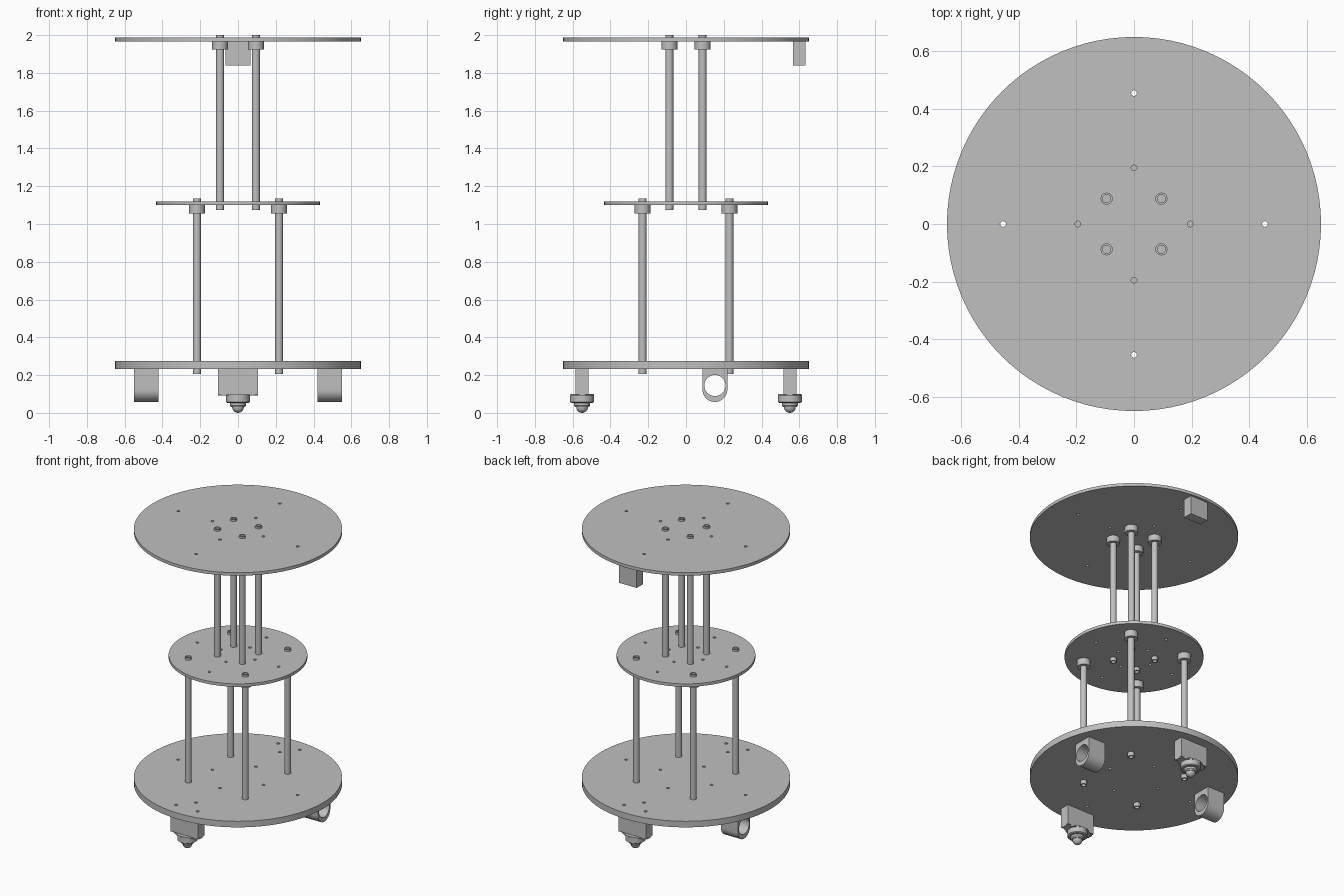
import bpy, bmesh, math
from mathutils import Matrix, Vector

cube = bpy.data.objects.get("Cube")
if cube:
    bpy.data.objects.remove(cube, do_unlink=True)

GREY = (0.527, 0.527, 0.527, 1.0)
grey = bpy.data.materials.new("plain_grey")
grey.use_nodes = True
grey.diffuse_color = GREY
grey.node_tree.nodes["Principled BSDF"].inputs["Base Color"].default_value = GREY


def finish(name, bm):
    """Turn a bmesh into a shaded grey object."""
    bmesh.ops.remove_doubles(bm, verts=bm.verts, dist=0.0001)
    bmesh.ops.recalc_face_normals(bm, faces=bm.faces)
    mesh = bpy.data.meshes.new(name)
    bm.to_mesh(mesh)
    bm.free()
    mesh.materials.append(grey)
    obj = bpy.data.objects.new(name, mesh)
    bpy.context.collection.objects.link(obj)
    return obj


def smooth(obj):
    bpy.ops.object.select_all(action='DESELECT')
    obj.select_set(True)
    bpy.context.view_layer.objects.active = obj
    bpy.ops.object.shade_smooth_by_angle(angle=math.radians(30))
    return obj


def lathe(name, profile, x=0, y=0, steps=32, closed=False):
    """Revolve (radius, z) points about a vertical axis at x, y."""
    bm = bmesh.new()
    verts = [bm.verts.new((r, 0, z)) for r, z in profile]
    edges = [bm.edges.new(p) for p in zip(verts, verts[1:])]
    if closed:
        edges.append(bm.edges.new((verts[-1], verts[0])))
    bmesh.ops.spin(bm, geom=verts + edges, axis=(0, 0, 1), cent=(0, 0, 0),
                   angle=math.tau, steps=steps)
    bmesh.ops.translate(bm, verts=bm.verts, vec=(x, y, 0))
    return smooth(finish(name, bm))


def tube(name, inner, outer, z0, z1, x, y):
    return lathe(name, [(inner, z0), (outer, z0), (outer, z1), (inner, z1)],
                 x, y, 24, True)


def prism(name, outline, offset, depth):
    """Extrude a planar outline along the depth vector."""
    bm = bmesh.new()
    face = bm.faces.new([bm.verts.new(Vector(p) + Vector(offset)) for p in outline])
    new = bmesh.ops.extrude_face_region(bm, geom=[face])["geom"]
    moved = [v for v in new if isinstance(v, bmesh.types.BMVert)]
    bmesh.ops.translate(bm, verts=moved, vec=depth)
    return finish(name, bm)


def box(name, x, y, z):
    """Box from (low, high) ranges."""
    corners = [(x[0], y[0], z[0]), (x[1], y[0], z[0]),
               (x[1], y[1], z[0]), (x[0], y[1], z[0])]
    return prism(name, corners, (0, 0, 0), (0, 0, z[1] - z[0]))


def cut(obj, cylinders):
    """Cut out cylinders given as (centre, radius, length, rotation)."""
    bm = bmesh.new()
    for centre, radius, length, turn in cylinders:
        bmesh.ops.create_cone(bm, cap_ends=True, segments=48 if radius > 0.04 else 16,
                              radius1=radius, radius2=radius, depth=length,
                              matrix=Matrix.Translation(centre) @ turn)
    cutter = finish("hole_cutter", bm)
    cutter.hide_render = True
    mod = obj.modifiers.new("holes", 'BOOLEAN')
    mod.operation, mod.solver, mod.object = 'DIFFERENCE', 'EXACT', cutter
    evaluated = obj.evaluated_get(bpy.context.evaluated_depsgraph_get())
    mesh = bpy.data.meshes.new_from_object(evaluated)
    obj.modifiers.clear()
    obj.data = mesh
    bpy.data.objects.remove(cutter, do_unlink=True)
    return smooth(obj)


def axis_points(*radii):
    return [p for r in radii for p in ((r, 0), (-r, 0), (0, r), (0, -r))]


def corners(x, y):
    return [(sx * x, sy * y) for sx in (-1, 1) for sy in (-1, 1)]


UPPER = corners(0.095, 0.088)
LOWER = corners(0.217, 0.23)
ROD, BORE = 0.021, 0.014


def plate(name, radius, z0, z1, small_holes, rods):
    disc = lathe(name, [(0, z0), (radius, z0), (radius, z1), (0, z1)], steps=96)
    mid, still = (z0 + z1) / 2, Matrix()
    cut(disc, [((x, y, mid), 0.010, 0.2, still) for x, y in small_holes]
        + [((x, y, mid), ROD - 0.001, 0.2, still) for x, y in rods])


# Three round plates
plate("bottom_plate", 0.65, 0.233, 0.275,
      axis_points(0.195, 0.455) + corners(0.082, 0.555), LOWER)
plate("middle_plate", 0.433, 1.10, 1.12, axis_points(0.13, 0.31), UPPER + LOWER)
plate("top_plate", 0.65, 1.966, 1.987, axis_points(0.195, 0.455), UPPER)

# Hollow posts with collars under the plate they carry
for x, y in LOWER:
    tube("lower_post", BORE, ROD, 0.205, 1.135, x, y)
    tube("lower_collar", ROD - 0.001, 0.042, 1.055, 1.10, x, y)
for x, y in UPPER:
    tube("upper_post", BORE, ROD, 1.075, 2.0, x, y)
    tube("upper_collar", ROD - 0.001, 0.042, 1.925, 1.966, x, y)

# Ball casters at front and back, each under a spacer block
ball = [(0.031 * math.cos(a), 0.031 - 0.031 * math.sin(a))
        for a in [i * math.pi / 16 for i in range(9)]]
for side, y in (("front", -0.55), ("back", 0.55)):
    box(side + "_caster_block", (-0.105, 0.105), (y - 0.034, y + 0.034), (0.098, 0.233))
    prism(side + "_caster_flange",
          [(-0.105, -0.015, 0), (-0.03, -0.06, 0), (0.03, -0.06, 0),
           (0.105, -0.015, 0), (0.105, 0.015, 0), (0.03, 0.06, 0),
           (-0.03, 0.06, 0), (-0.105, 0.015, 0)],
          (0, y, 0.092), (0, 0, 0.008))
    lathe(side + "_caster", [(0, 0.097), (0.063, 0.097), (0.063, 0.058), (0.056, 0.053),
                             (0.042, 0.053), (0.042, 0.039), (0.036, 0.031)] + ball, 0, y)

# Motor holders: rounded blocks with a sideways bore
arc = [(0, 0.066 * math.cos(a), 0.124 + 0.066 * math.sin(a))
       for a in [math.pi + i * math.pi / 24 for i in range(25)]]
for side, x in (("left", 0.42), ("right", -0.55)):
    holder = prism(side + "_motor_holder", arc + [(0, 0.066, 0.233), (0, -0.066, 0.233)],
                   (x, 0.153, 0), (0.13, 0, 0))
    cut(holder, [((x + 0.065, 0.153, 0.145), 0.056, 0.3,
                  Matrix.Rotation(math.pi / 2, 4, 'Y'))])

# Block hanging under the rear of the top plate
box("top_rear_block", (-0.067, 0.067), (0.566, 0.632), (1.838, 1.966))
